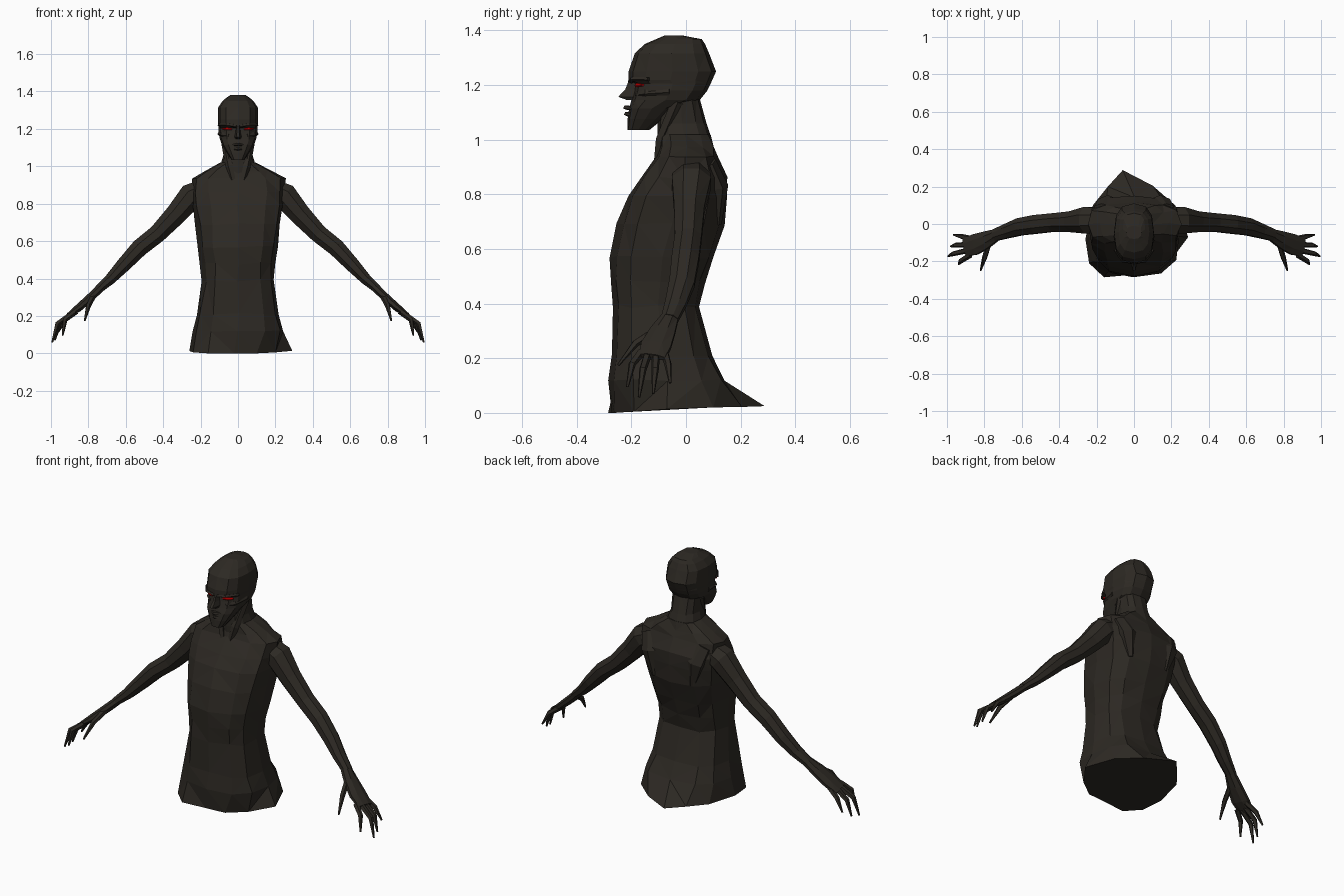
import bpy, bmesh, math, random
from mathutils import Vector

random.seed(4)


def material(name, color):
    m = bpy.data.materials.new(name)
    m.diffuse_color = color
    return m


SKIN = material("dark_skin", (0.026, 0.022, 0.017, 1))
RED = material("red_eye", (0.6, 0.0, 0.0, 1))


def loft(name, rings, mat=SKIN, mirror=False, jitter=0.0):
    """Bridge equal-sized rings of points, cap both ends, facet into triangles."""
    bm = bmesh.new()
    rows = [[bm.verts.new(p) for p in ring] for ring in rings]
    n = len(rows[0])
    for a, b in zip(rows, rows[1:]):
        for i in range(n):
            j = (i + 1) % n
            bm.faces.new((a[i], a[j], b[j], b[i]))
    bm.faces.new(rows[0][::-1])
    bm.faces.new(rows[-1])
    for row in rows[1:-1]:
        for v in row:
            v.co += Vector([random.uniform(-jitter, jitter) for _ in range(3)])
    bmesh.ops.triangulate(bm, faces=[f for f in bm.faces if len(f.verts) == 4])
    bmesh.ops.recalc_face_normals(bm, faces=bm.faces)
    mesh = bpy.data.meshes.new(name)
    bm.to_mesh(mesh)
    bm.free()
    mesh.materials.append(mat)
    ob = bpy.data.objects.new(name, mesh)
    bpy.context.collection.objects.link(ob)
    if mirror:
        ob.modifiers.new("mirror", 'MIRROR').use_mirror_merge = False
    return ob


def power(v, e):
    return math.copysign(abs(v) ** e, v)


def level(z, hw, front, back, e=0.8, n=12):
    """Horizontal boxy oval, first point at the front."""
    mid, half = (front + back) / 2, (back - front) / 2
    angles = [2 * math.pi * i / n for i in range(n)]
    return [Vector((hw * power(math.sin(a), e), mid - half * power(math.cos(a), e), z)) for a in angles]


def tube(path, n=8):
    """Oval sections along a path of (x, y, z, radius, depth radius)."""
    pts = [Vector(p[:3]) for p in path]
    rings = []
    for i, p in enumerate(path):
        t = (pts[min(i + 1, len(pts) - 1)] - pts[max(i - 1, 0)]).normalized()
        u = Vector((-t.z, 0, t.x)).normalized()
        w = t.cross(u)
        angles = [2 * math.pi * (k + 0.5) / n for k in range(n)]
        rings.append([pts[i] + u * p[3] * math.cos(a) + w * p[4] * math.sin(a) for a in angles])
    return rings


# Torso: uneven cut base with a peak at the back, then body levels up to the neck
base = [(-.02, -.272), (.10, -.262), (.20, -.19), (.29, -.07), (.22, .10), (.10, .205),
        (-.06, .288), (-.14, .20), (-.22, .10), (-.26, -.08), (-.24, -.21), (-.16, -.285)]
base_ring = [Vector((x, y, max(0, (y + .27) * .05 + abs(x) * .03 - .005))) for x, y in base]
base_ring[-1].z = 0
levels = [(.12, .245, -.28, .145), (.21, .22, -.272, .10), (.39, .193, -.267, .052),
          (.48, .20, -.27, .07), (.57, .212, -.275, .095), (.69, .225, -.25, .14),
          (.79, .243, -.212, .152), (.86, .25, -.168, .155), (.935, .25, -.112, .115),
          (.975, .18, -.10, .105), (1.02, .095, -.095, .09)]
loft("torso", [base_ring] + [level(*l, e=0.72) for l in levels], jitter=0.006)

# Neck with a forward-leaning taper, and the two front neck cords
loft("neck", [level(.92, .11, -.10, .105), level(1.0, .096, -.104, .095),
              level(1.06, .078, -.104, .075), level(1.17, .08, -.085, .045)])
loft("neck_cord", tube([(.02, -.105, .90, .015, .015), (.045, -.09, 1.0, .022, .022),
                        (.072, -.03, 1.14, .02, .025)], 5), mirror=True)

# Shoulder blades
loft("shoulder_blade", tube([(.17, .085, .92, .05, .025), (.14, .115, .83, .06, .04),
                             (.12, .11, .69, .02, .02)], 6), mirror=True)

# Head from chin to crown
head = [(1.035, .035, -.215, -.135), (1.075, .062, -.214, -.085), (1.115, .085, -.208, -.04),
        (1.145, .097, -.20, .05), (1.18, .104, -.19, .078), (1.205, .104, -.186, .09),
        (1.218, .106, -.21, .096), (1.25, .107, -.21, .11), (1.315, .106, -.188, .085),
        (1.35, .082, -.152, .07), (1.368, .06, -.11, .058), (1.381, .04, -.08, -.01)]
loft("head", [level(*h, e=0.75) for h in head])

# Nose: wedge widening down from the brow to the tip
loft("nose", [[Vector((-w, -.175, z)), Vector((-w * .4, y, z)), Vector((w * .4, y, z)), Vector((w, -.175, z))]
              for z, w, y in [(1.22, .012, -.208), (1.185, .015, -.222), (1.157, .022, -.248), (1.145, .02, -.215)]])

# Brow ridges, cheekbones and lips
loft("brow", tube([(.008, -.2, 1.215, .009, .014), (.055, -.193, 1.222, .009, .016),
                   (.098, -.135, 1.222, .008, .014)], 5), mirror=True)
loft("cheekbone", tube([(.045, -.178, 1.165, .012, .012), (.08, -.145, 1.17, .016, .016),
                        (.1, -.06, 1.175, .012, .01)], 5), mirror=True)
for name, z, y in (("upper_lip", 1.118, -.217), ("lower_lip", 1.094, -.214)):
    loft(name, tube([(-.038, y + .03, z - .006, .004, .008), (0, y, z, .009, .014),
                     (.038, y + .03, z - .006, .004, .008)], 5))

# Red eyes under the brow
loft("eye", tube([(.032, -.183, 1.198, .004, .006), (.055, -.178, 1.2, .008, .01),
                  (.08, -.158, 1.2, .004, .008)], 6), RED, True)

# Arms from shoulder to wrist
loft("arm", tube([(.16, .02, .885, .06, .07), (.25, .02, .842, .074, .077), (.33, .012, .745, .062, .06),
                  (.43, .008, .64, .052, .053), (.525, -.002, .565, .05, .054), (.61, -.015, .475, .042, .05),
                  (.68, -.038, .40, .032, .042), (.745, -.06, .343, .024, .034)]), mirror=True)

# Hand: palm, then bent tapering fingers given by knuckle, joint and tip
loft("palm", tube([(.735, -.058, .35, .024, .034), (.79, -.085, .298, .024, .05),
                   (.85, -.11, .245, .022, .06), (.905, -.125, .205, .013, .052)]), mirror=True)
fingers = {
    "thumb": [(.775, -.105, .305), (.80, -.185, .255), (.82, -.248, .175)],
    "index_finger": [(.875, -.165, .22), (.925, -.197, .18), (.938, -.215, .095)],
    "middle_finger": [(.885, -.14, .215), (.965, -.158, .16), (.994, -.172, .058)],
    "ring_finger": [(.885, -.11, .215), (.955, -.113, .16), (.98, -.12, .07)],
    "little_finger": [(.865, -.08, .225), (.925, -.066, .18), (.965, -.058, .11)],
}
for name, joints in fingers.items():
    radii = (.016, .014, .005)
    loft(name, tube([(*p, r, r) for p, r in zip(joints, radii)], 5), mirror=True)
